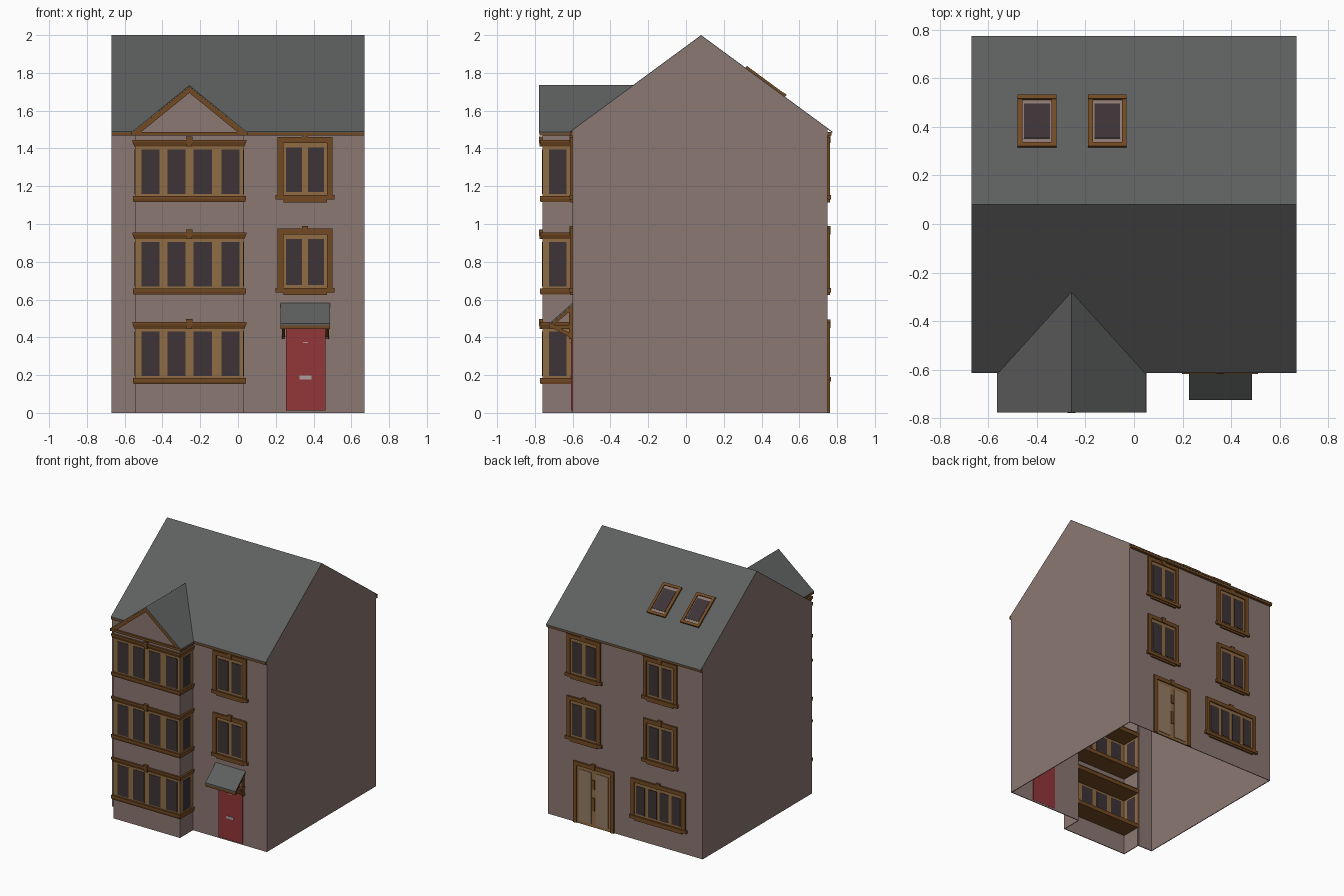
import bpy, bmesh, math
from mathutils import Vector, Matrix

if "Cube" in bpy.data.objects:
    bpy.data.objects.remove(bpy.data.objects["Cube"])


def mat(name, r, g, b):
    m = bpy.data.materials.new(name)
    m.diffuse_color = (*[(c / 255 / 12.92 if c < 11 else ((c / 255 + 0.055) / 1.055) ** 2.4) for c in (r, g, b)], 1)
    m.use_nodes = True
    m.node_tree.nodes["Principled BSDF"].inputs["Base Color"].default_value = m.diffuse_color
    return m


WALL = mat("rosy_stone", 140, 120, 114)
SLATE = mat("grey_slate", 94, 95, 95)
WOOD = mat("dark_wood", 114, 74, 35)
LIGHT = mat("light_wood", 144, 108, 68)
GLASS = mat("dark_glass", 61, 51, 54)
RED = mat("red_door", 146, 54, 57)
METAL = mat("pale_metal", 172, 160, 158)
TAN = mat("tan_panel", 150, 124, 100)


def part(name, material, boxes=(), prisms=(), matrix=None):
    """boxes: x0,x1,y0,y1,z0,z1[,outward flare of the top]; prisms: (polygon, extrusion vector)"""
    bm = bmesh.new()
    for x0, x1, y0, y1, z0, z1, *f in boxes:
        g = f[0] if f else 0
        rings = [[bm.verts.new(p) for p in ((x0 - k, y0 - k, z), (x1 + k, y0 - k, z), (x1 + k, y1 + k, z), (x0 - k, y1 + k, z))]
                 for k, z in ((0, z0), (g, z1))]
        a, b = rings
        bm.faces.new(a)
        bm.faces.new(b)
        for i in range(4):
            j = (i + 1) % 4
            bm.faces.new((a[i], a[j], b[j], b[i]))
    for poly, vec in prisms:
        a = [bm.verts.new(p) for p in poly]
        b = [bm.verts.new(Vector(p) + Vector(vec)) for p in poly]
        bm.faces.new(a)
        bm.faces.new(b)
        for i in range(len(a)):
            j = (i + 1) % len(a)
            bm.faces.new((a[i], a[j], b[j], b[i]))
    bmesh.ops.recalc_face_normals(bm, faces=bm.faces)
    me = bpy.data.meshes.new(name)
    bm.to_mesh(me)
    bm.free()
    me.materials.append(material)
    ob = bpy.data.objects.new(name, me)
    if matrix:
        ob.matrix_world = matrix
    bpy.context.collection.objects.link(ob)


# Main dimensions
W, YF, YB = 0.67, -0.6, 0.75
RY, SLOPE, T = 0.08, 0.735, 0.006
BX0, BX1, BY, BC = -0.545, 0.03, -0.76, -0.2575
STOREYS = (0.17, 0.645, 1.135)


def roof_z(y):
    return 2 - SLOPE * abs(y - RY)


# Main walls: thin shell, open underneath and open into the bay
sides = []
for s in (-1, 1):
    sides.append(([(s * W, YF, 0), (s * W, YB, 0), (s * W, YB, roof_z(YB) - T), (s * W, RY, 2 - T),
                   (s * W, YF, roof_z(YF) - T)], (-s * T, 0, 0)))
part("house_walls", WALL, [(-W, BX0, YF, YF + T, 0, 1.49), (BX1, W, YF, YF + T, 0, 1.49),
                           (-W, W, YB - T, YB, 0, 1.49)], sides)

# Main roof
E0, E1 = -0.615, 0.775
part("main_roof", SLATE, prisms=[([(-W, RY, 2), (W, RY, 2), (W, e, roof_z(e)), (-W, e, roof_z(e))], (0, 0, -T))
                                 for e in (E0, E1)])
part("eaves_boards", WOOD, [(-W, W, E0, YF, 1.468, 1.486), (-W, W, YB, E1 - 0.005, 1.468, 1.486)])

# Bay walls: bands between the windows
bands = []
for z0, z1 in ((0, 0.165), (0.475, 0.64), (0.945, 1.13), (1.43, 1.48)):
    bands += [(BX0, BX1, BY, BY + T, z0, z1), (BX0, BX0 + T, BY, YF, z0, z1), (BX1 - T, BX1, BY, YF, z0, z1)]
part("bay_walls", WALL, bands)
part("bay_gable", WALL, prisms=[([(BX0, BY, 1.48), (BX1, BY, 1.48), (BC, BY, 1.715)], (0, T, 0))])

# Bay roof, running back into the main roof
TOP, HALF = 1.735, 0.308
YV = RY - (2 - TOP) / SLOPE
part("bay_roof", SLATE, prisms=[([(BC, -0.777, TOP), (BC, YV, TOP), (BC + s * HALF, E0, 1.485),
                                  (BC + s * HALF, -0.777, 1.485)], (0, 0, -T)) for s in (-1, 1)])
rakes = [([(BC, -0.772, 1.728), (BC + s * 0.306, -0.772, 1.481), (BC + s * 0.262, -0.772, 1.481),
           (BC, -0.772, 1.694)], (0, 0.014, 0)) for s in (-1, 1)]
part("bay_gable_trim", WOOD, [(BC - HALF, BC + HALF, -0.775, YF, 1.468, 1.486)], rakes)

# Bay windows on each storey
for n, z in enumerate(STOREYS):
    zh = z + 0.275
    part(f"bay_sill_{n}", WOOD, [(BX0 - 0.008, BX1 + 0.008, BY - 0.01, YF, z - 0.018, z - 0.003, 0.004),
                                 (BX0 - 0.012, BX1 + 0.012, BY - 0.014, YF, z - 0.003, z + 0.014)])
    part(f"bay_head_{n}", WOOD, [(BX0 - 0.004, BX1 + 0.004, BY - 0.004, YF, zh, zh + 0.024, 0.009),
                                 (BX0 - 0.014, BX1 + 0.014, BY - 0.014, YF, zh + 0.024, zh + 0.036),
                                 (BC - 0.014, BC + 0.014, BY - 0.016, BY, zh, zh + 0.052, 0.003)])
    part(f"bay_frame_{n}", LIGHT, [(BX0, BX1, BY, BY + 0.004, z, zh), (BX0, BX0 + 0.004, BY, YF, z, zh),
                                   (BX1 - 0.004, BX1, BY, YF, z, zh)])
    panes = [(c - 0.048, c + 0.048, BY - 0.003, BY + 0.006, z + 0.024, zh - 0.015)
             for c in (BC - 0.205, BC - 0.068, BC + 0.071, BC + 0.218)]
    panes += [(x - 0.0045, x + 0.0045, -0.724, -0.632, z + 0.024, zh - 0.015) for x in (BX0 + 0.002, BX1 - 0.002)]
    part(f"bay_glass_{n}", GLASS, panes)


def window(name, cx, yw, s, half, z0, z1, count, sill=True):
    """Flat wall window facing direction s in y"""
    def b(x0, x1, d, za, zb, f=0):
        y = sorted((yw, yw + s * d))
        return (x0, x1, y[0], y[1], za, zb, f)
    f = 0.03
    part(name + "_frame", WOOD,
         [b(cx - half, cx - half + f, 0.013, z0, z1), b(cx + half - f, cx + half, 0.013, z0, z1),
          b(cx - half, cx + half, 0.013, z1 - f, z1), b(cx - 0.016, cx + 0.016, 0.016, z1 - f, z1 + 0.014)])
    if sill:
        part(name + "_sill", WOOD, [b(cx - half - 0.012, cx + half + 0.012, 0.018, z0 - 0.018, z0 + 0.006),
                                    b(cx - half + 0.03, cx + half - 0.03, 0.012, z0 - 0.032, z0 - 0.018)])
    part(name + "_sash", LIGHT, [b(cx - half + f, cx + half - f, 0.005, z0, z1 - f)])
    pitch = (2 * half - 2 * f) / count
    part(name + "_panes", GLASS if sill else TAN,
         [b(cx - half + f + pitch * (i + 0.5) - pitch * 0.37, cx - half + f + pitch * (i + 0.5) + pitch * 0.37,
            0.009, z0 + 0.022, z1 - f - 0.025) for i in range(count)])


# Front and rear windows
for n, (z0, z1) in enumerate(((0.655, 0.975), (1.147, 1.46))):
    window(f"front_window_{n}", 0.355, YF, -1, 0.145, z0, z1, 2)
    window(f"rear_window_right_{n}", 0.355, YB, 1, 0.145, z0, z1, 2)
    window(f"rear_window_left_{n}", -0.305, YB, 1, 0.145, z0, z1, 2)
window("rear_wide_window", -0.29, YB, 1, 0.235, 0.185, 0.48, 4)

# Rear double doors with centre pull bar
window("rear_doors", 0.27, YB, 1, 0.175, 0.0, 0.48, 2, sill=False)
part("rear_door_handles", WOOD, [(0.258, 0.282, YB, YB + 0.012, 0.13, 0.23), (0.258, 0.282, YB, YB + 0.012, 0.3, 0.37)])

# Front door with letter plate, knob and step strip
part("front_door", RED, [(0.255, 0.463, YF - 0.008, YF + T + 0.001, 0.012, 0.45)])
part("front_door_metal", METAL, [(0.325, 0.39, YF - 0.012, YF, 0.178, 0.197),
                                 (0.345, 0.37, YF - 0.011, YF, 0.37, 0.376)])

# Porch canopy
part("porch_roof", SLATE, prisms=[([(0.226, YF, 0.583), (0.487, YF, 0.583), (0.487, -0.726, 0.472),
                                    (0.226, -0.726, 0.472)], (0, 0, -0.01))])
struts = []
for x in (0.232, 0.463):
    struts += [([(x, YF, 0.572), (x, -0.72, 0.466), (x, -0.72, 0.448), (x, YF, 0.55)], (0.018, 0, 0)),
               ([(x, -0.69, 0.462), (x, YF, 0.415), (x, YF, 0.392), (x, -0.71, 0.45)], (0.018, 0, 0))]
part("porch_frame", WOOD, [(0.226, 0.487, -0.724, -0.706, 0.443, 0.47),
                           (0.232, 0.25, -0.71, YF, 0.448, 0.466), (0.463, 0.481, -0.71, YF, 0.448, 0.466),
                           (0.235, 0.25, YF - 0.02, YF, 0.39, 0.56), (0.463, 0.478, YF - 0.02, YF, 0.39, 0.56)], struts)

# Skylights on the rear slope
for n, cx in enumerate((-0.4, -0.11)):
    m = Matrix.Translation((cx, 0.42, roof_z(0.42))) @ Matrix.Rotation(-math.atan(SLOPE), 4, 'X')
    h = 0.13
    part(f"skylight_frame_{n}", WOOD, [(-0.08, -0.06, -h, h, 0, 0.012), (0.06, 0.08, -h, h, 0, 0.012),
                                       (-0.08, 0.08, h - 0.02, h, 0, 0.014), (-0.08, 0.08, -h, -h + 0.02, 0, 0.012)], matrix=m)
    part(f"skylight_border_{n}", WALL, [(-0.06, 0.06, -h + 0.02, h - 0.02, 0, 0.005)], matrix=m)
    part(f"skylight_glass_{n}", GLASS, [(-0.053, 0.053, -0.088, 0.088, 0, 0.008)], matrix=m)
